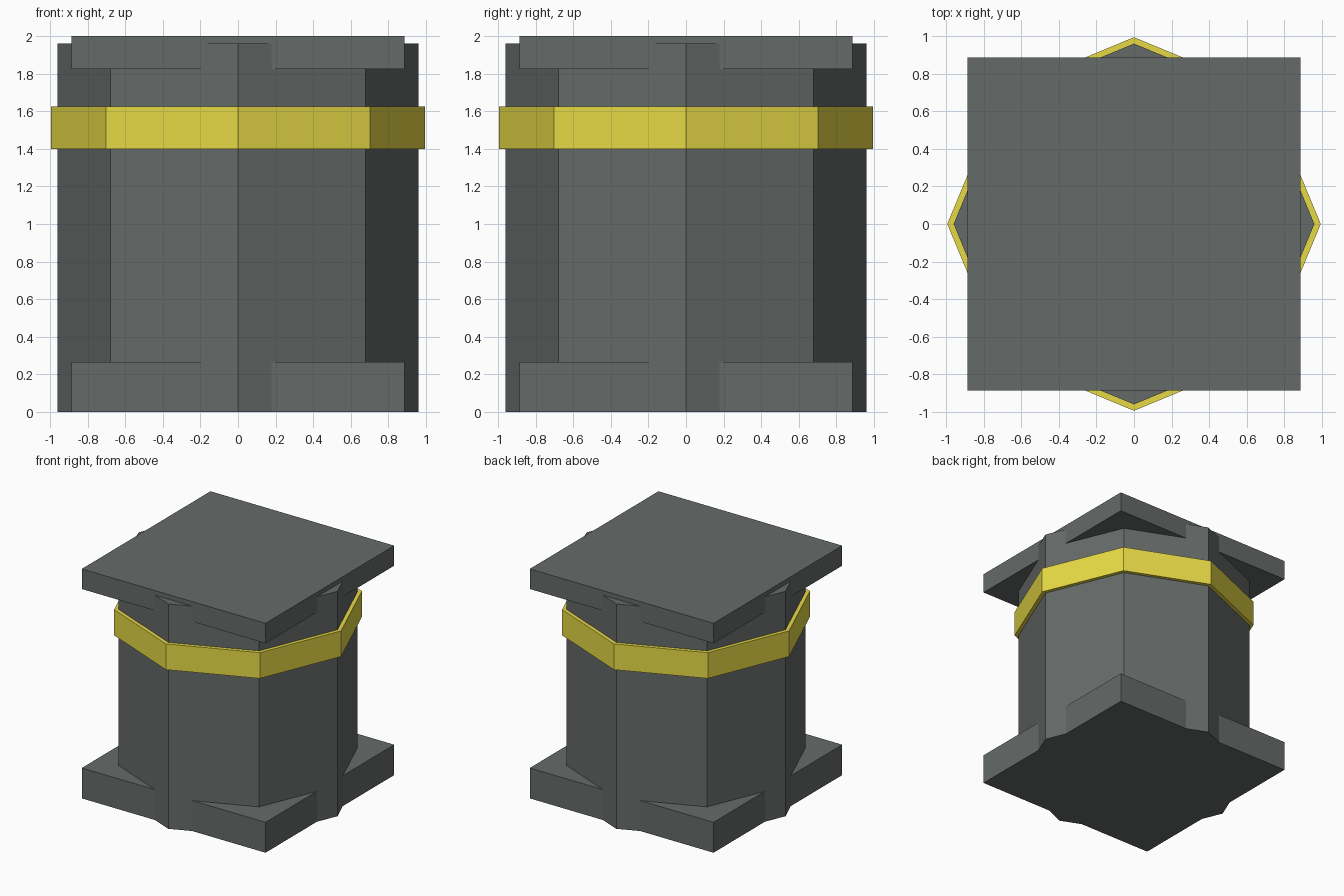
import bpy
import bmesh
from math import pi, cos, sin

if "Cube" in bpy.data.objects:
    bpy.data.objects.remove(bpy.data.objects["Cube"])


def material(name, color):
    m = bpy.data.materials.new(name)
    m.diffuse_color = color
    m.use_nodes = True
    m.node_tree.nodes["Principled BSDF"].inputs["Base Color"].default_value = m.diffuse_color
    return m


stone = material("dark_stone", (0.13, 0.145, 0.14, 1))
yellow = material("yellow", (0.80, 0.70, 0.06, 1))


def finish(bm, name, mat):
    bmesh.ops.recalc_face_normals(bm, faces=bm.faces)
    mesh = bpy.data.meshes.new(name)
    bm.to_mesh(mesh)
    bm.free()
    mesh.materials.append(mat)
    bpy.context.collection.objects.link(bpy.data.objects.new(name, mesh))


def extrude(bm, face, height):
    new = bmesh.ops.extrude_face_region(bm, geom=[face])["geom"]
    verts = [v for v in new if isinstance(v, bmesh.types.BMVert)]
    bmesh.ops.translate(bm, verts=verts, vec=(0, 0, height))


def prism(name, sides, radius, z0, z1, mat, turn=0.0):
    """Upright prism with a regular cross-section, first corner at angle turn."""
    bm = bmesh.new()
    ring = [bm.verts.new((radius * cos(turn + 2 * pi * i / sides),
                          radius * sin(turn + 2 * pi * i / sides), z0))
            for i in range(sides)]
    base = bm.faces.new(ring)
    extrude(bm, base, z1 - z0)
    # extrusion drops the source face, so close the bottom again
    if not any(all(abs(v.co.z - z0) < 1e-6 for v in f.verts) for f in bm.faces):
        bm.faces.new(ring)
    finish(bm, name, mat)


HALF = 0.886  # half width of the square slabs
DIAG = HALF * 2 ** 0.5

# Octagonal column whose corners poke through the slabs
prism("column", 8, 0.96, 0.0, 1.96, stone)
# Square foot and cap
prism("base_slab", 4, DIAG, 0.0, 0.265, stone, pi / 4)
prism("cap_slab", 4, DIAG, 1.825, 2.0, stone, pi / 4)
# Yellow band around the column
prism("band", 8, 0.994, 1.40, 1.625, yellow)
